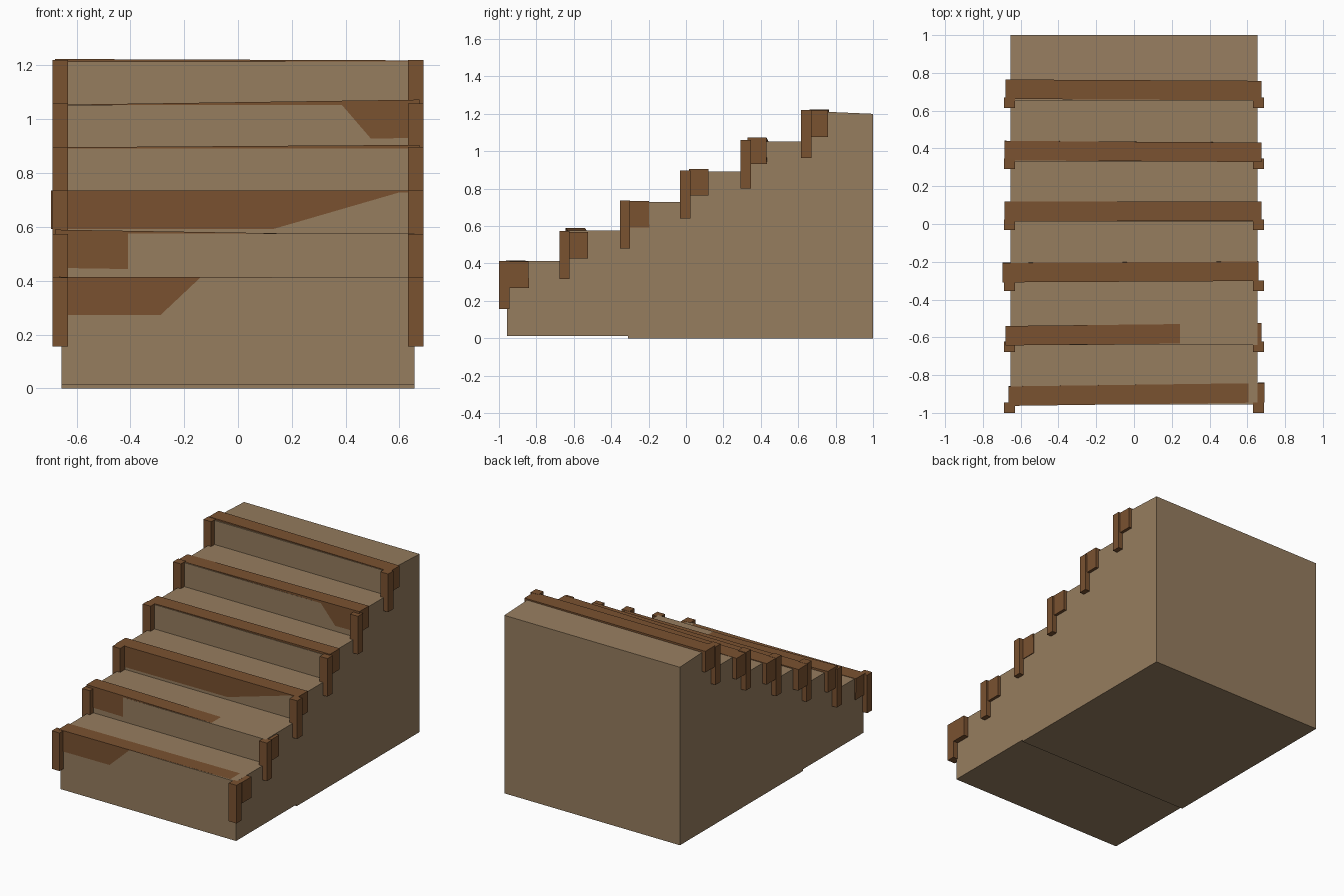
import bpy
import bmesh

cube = bpy.data.objects.get("Cube")
if cube:
    bpy.data.objects.remove(cube)


def material(name, rgb):
    mat = bpy.data.materials.new(name)
    mat.use_nodes = True
    mat.diffuse_color = (*rgb, 1)
    bsdf = mat.node_tree.nodes["Principled BSDF"]
    bsdf.inputs["Base Color"].default_value = (*rgb, 1)
    bsdf.inputs["Roughness"].default_value = 0.9
    return mat


earth = material("packed earth", (0.305, 0.205, 0.114))
timber = material("brown timber", (0.195, 0.084, 0.030))


def finish(name, bm, mat):
    bmesh.ops.recalc_face_normals(bm, faces=bm.faces)
    mesh = bpy.data.meshes.new(name)
    bm.to_mesh(mesh)
    bm.free()
    mesh.materials.append(mat)
    obj = bpy.data.objects.new(name, mesh)
    bpy.context.scene.collection.objects.link(obj)
    return obj


def box(name, lo, hi, mat, shape=None):
    """Box between two corners; shape can adjust each corner."""
    bm = bmesh.new()
    bmesh.ops.create_cube(bm, size=1)
    for v in bm.verts:
        side = [c > 0 for c in v.co]
        v.co = [hi[i] if side[i] else lo[i] for i in range(3)]
        if shape:
            shape(v, side)
    return finish(name, bm, mat)


# Stepped earth bank: one side profile pushed across the width
HALF = 0.655
risers = [-0.956, -0.640, -0.302, 0.012, 0.330, 0.652]
treads = [0.412, 0.575, 0.728, 0.892, 1.053, 1.215]
profile = [(risers[0], 0.012)]
for i, (y, z) in enumerate(zip(risers, treads)):
    back = risers[i + 1] if i < 5 else 1.0
    profile += [(y, z), (back, z if i < 5 else 1.2)]
profile += [(1.0, 0.0), (-0.31, 0.0), (-0.31, 0.012)]

bm = bmesh.new()
side = bm.faces.new([bm.verts.new((-HALF, y, z)) for y, z in profile])
grown = bmesh.ops.extrude_face_region(bm, geom=[side])["geom"]
bmesh.ops.translate(bm, vec=(2 * HALF, 0, 0),
                    verts=[g for g in grown if isinstance(g, bmesh.types.BMVert)])
finish("earth_steps", bm, earth)

# Timber edging, each plank laid slightly askew:
# left x, right x, front y at both ends, top z at both ends, lean of the lower edge
planks = [
    (-0.665, 0.690, -0.963, -0.945, 0.415, 0.4118, 0.002),
    (-0.680, 0.675, -0.643, -0.628, 0.590, 0.568, 0.0),
    (-0.695, 0.660, -0.309, -0.3018, 0.735, 0.735, 0.0026),
    (-0.685, 0.675, 0.016, 0.016, 0.896, 0.905, 0.0),
    (-0.685, 0.675, 0.337, 0.328, 1.054, 1.073, 0.0008),
    (-0.680, 0.675, 0.662, 0.655, 1.224, 1.219, 0.0),
]
DEPTH, HEIGHT = 0.103, 0.142

for n, (x0, x1, ya, yb, za, zb, lean) in enumerate(planks, 1):
    def askew(v, s):
        v.co.y = (yb if s[0] else ya) + (DEPTH if s[1] else 0) + (0 if s[2] else lean)
        v.co.z = (zb if s[0] else za) - (0 if s[2] else HEIGHT)

    box(f"edging_plank_{n}", (x0, 0, 0), (x1, 1, 1), timber, askew)

# Pairs of stakes holding each plank
for n in range(6):
    y = -1.0 + n * 0.323
    top = 0.413 + n * 0.1615
    for label, x in (("right", -0.66), ("left", 0.66)):
        box(f"{label}_stake_{n + 1}", (x - 0.029, y, top - 0.257),
            (x + 0.029, y + 0.055, top), timber)
